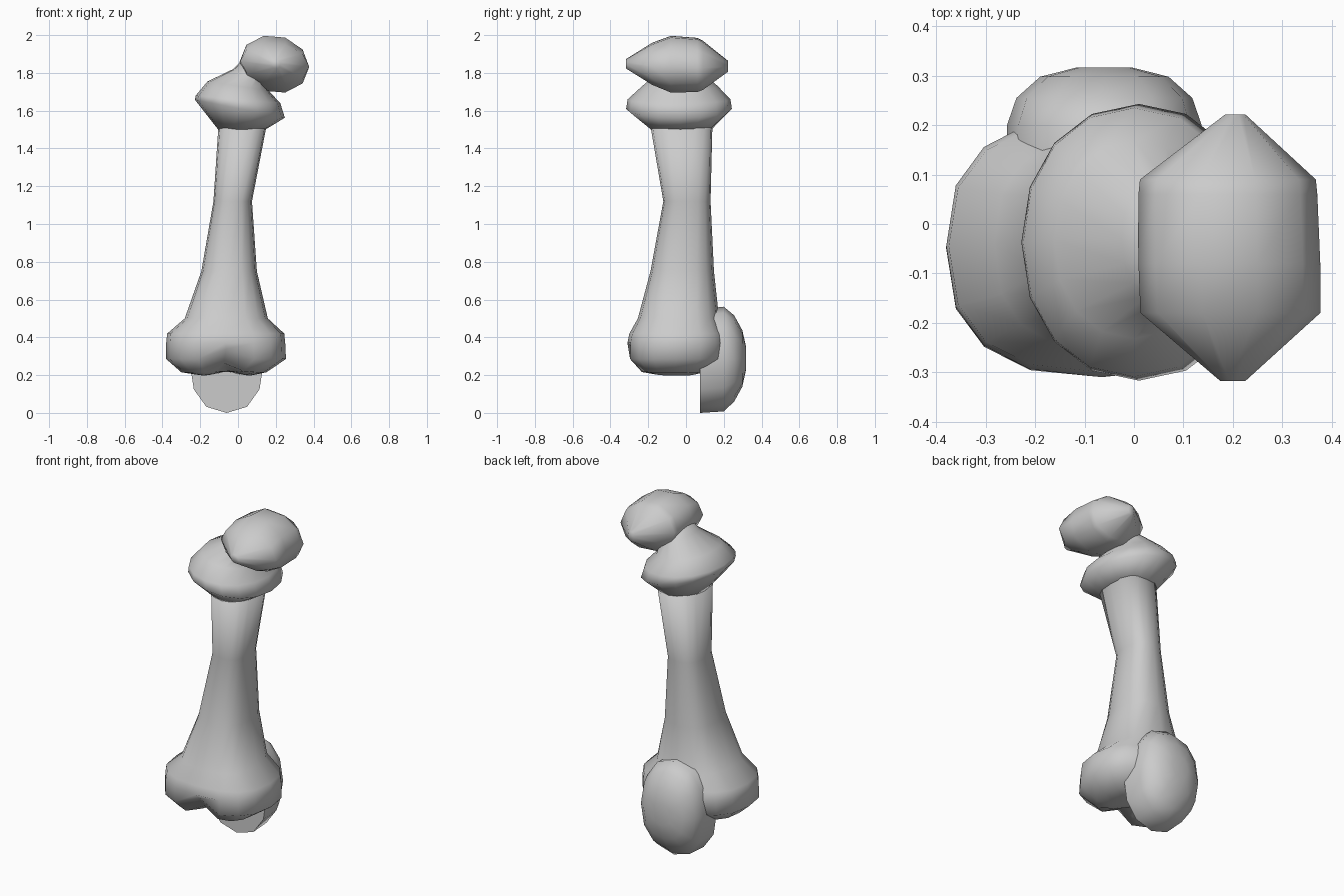
import bpy, math
from math import cos, sin, pi


def loft(name, rings, sides, axis="z", power=2.0, spin=0.0, sharp=None, tweak=None):
    """Skin closed rings: (cx, cy, cz, radius_a, radius_b, slope)."""
    verts, faces = [], []
    for cx, cy, cz, ra, rb, slope in rings:
        for i in range(sides):
            t = 2 * pi * i / sides + spin
            c, s = cos(t), sin(t)
            a = ra * math.copysign(abs(c) ** (2 / power), c)
            b = rb * math.copysign(abs(s) ** (2 / power), s)
            if axis == "z":
                v = (cx + a, cy + b, cz - slope * a)
            else:
                v = (cx + a, cy, cz + b - slope * a)
            verts.append(tweak(*v) if tweak else v)
    for r in range(len(rings) - 1):
        for i in range(sides):
            j = (i + 1) % sides
            q = [r * sides + i, r * sides + j, (r + 1) * sides + j, (r + 1) * sides + i]
            faces.append(q if axis == "z" else q[::-1])
    first = list(range(sides))
    last = [(len(rings) - 1) * sides + i for i in range(sides)]
    faces.append(first[::-1] if axis == "z" else first)
    faces.append(last if axis == "z" else last[::-1])
    mesh = bpy.data.meshes.new(name)
    mesh.from_pydata(verts, [], faces)
    mesh.update()
    obj = bpy.data.objects.new(name, mesh)
    bpy.context.collection.objects.link(obj)
    bpy.ops.object.select_all(action="DESELECT")
    obj.select_set(True)
    bpy.context.view_layer.objects.active = obj
    if sharp:
        bpy.ops.object.shade_smooth_by_angle(angle=math.radians(sharp))
    else:
        bpy.ops.object.shade_smooth()
    return obj


# groove between the two rounded knuckles at the foot of the shaft
def groove(x, y, z):
    w = math.exp(-((x + 0.06) / 0.06) ** 2)
    if z < 0.3:
        z += 0.022 * w
        if y < -0.15:
            y += 0.04 * w
            z += 0.03 * w
    return x, y, z


# shaft with its flared knuckle end
loft("shaft", [
    (-0.06, -0.06, 0.200, 0.03, 0.03, 0),
    (-0.06, -0.06, 0.198, 0.13, 0.12, 0),
    (-0.075, -0.065, 0.215, 0.225, 0.18, 0),
    (-0.063, -0.05, 0.285, 0.317, 0.262, 0),
    (-0.065, -0.045, 0.37, 0.315, 0.265, 0),
    (-0.065, -0.045, 0.42, 0.310, 0.255, 0),
    (-0.062, -0.04, 0.50, 0.220, 0.215, 0),
    (-0.047, -0.02, 0.75, 0.147, 0.168, 0),
    (-0.028, 0.005, 1.12, 0.102, 0.125, 0),
    (0.025, -0.025, 1.53, 0.128, 0.165, 0),
], 16, power=2.5, tweak=groove)

# flared collar that leans into the neck
loft("collar_and_neck", [
    (0.02, -0.025, 1.50, 0.125, 0.160, 0),
    (0.01, -0.037, 1.61, 0.238, 0.280, 0.2),
    (0.00, -0.037, 1.66, 0.224, 0.272, 0.09),
    (0.00, -0.032, 1.73, 0.162, 0.200, 0.15),
    (0.06, -0.030, 1.795, 0.085, 0.125, 0.3),
    (0.13, -0.035, 1.84, 0.070, 0.095, 0.9),
], 16, power=2.1)

# faceted ball head, long from front to back
loft("ball_head", [
    (0.20, -0.318, 1.848, 0.025, 0.025, 0.1),
    (0.195, -0.18, 1.848, 0.182, 0.112, 0.08),
    (0.193, -0.08, 1.846, 0.184, 0.153, 0.08),
    (0.190, 0.06, 1.842, 0.181, 0.146, 0.08),
    (0.190, 0.09, 1.840, 0.178, 0.132, 0.08),
    (0.205, 0.222, 1.835, 0.020, 0.030, 0.1),
], 10, axis="y", spin=0.0)

# domed cap behind the knuckles, flat on its inner side
loft("rear_cap", [
    (-0.06, 0.075, 0.275, 0.197, 0.275, 0),
    (-0.06, 0.20, 0.285, 0.197, 0.277, 0),
    (-0.06, 0.255, 0.288, 0.178, 0.228, 0),
    (-0.06, 0.298, 0.288, 0.130, 0.150, 0),
    (-0.06, 0.317, 0.29, 0.055, 0.065, 0),
], 12, axis="y", power=2.3, sharp=65)
